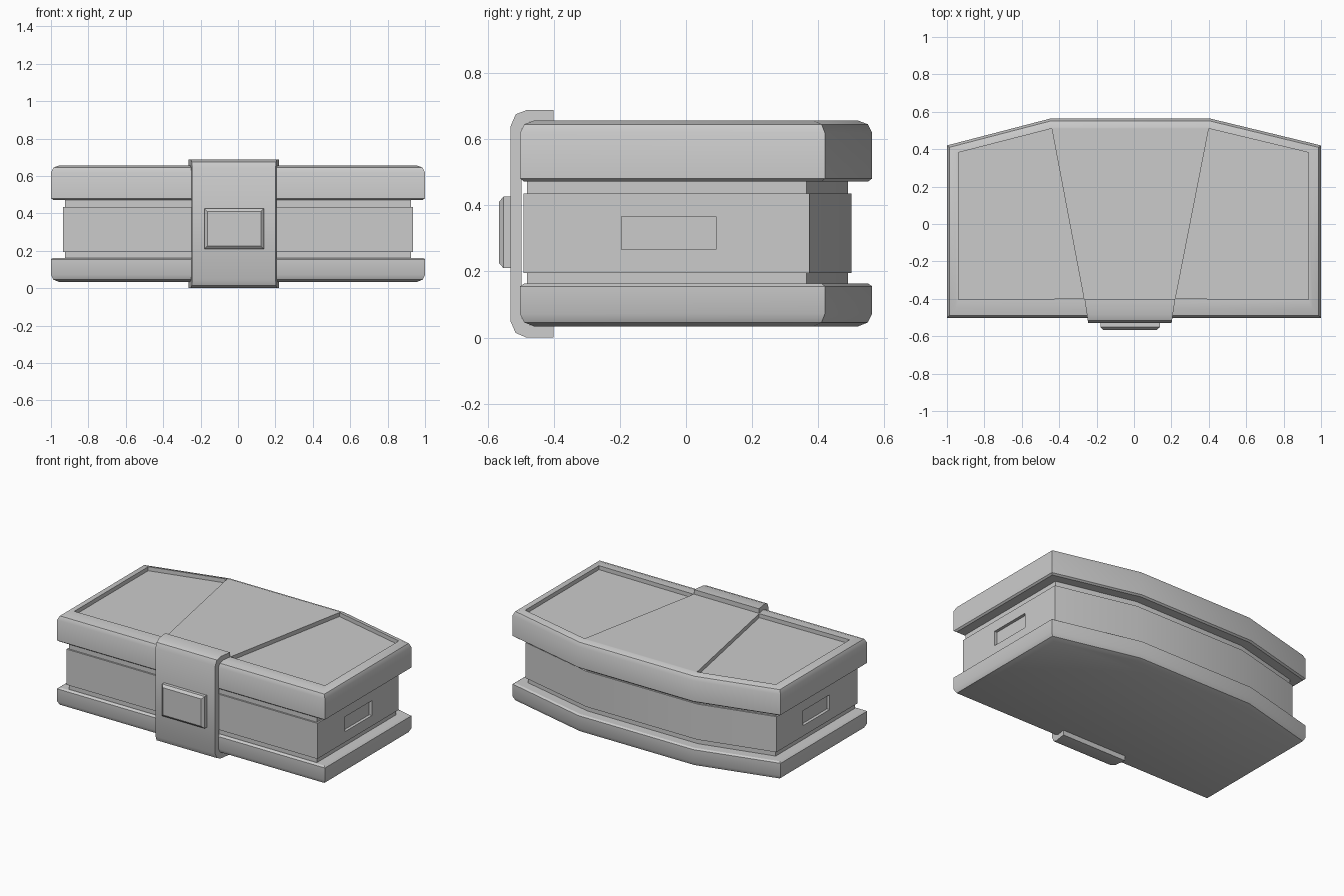
import bpy, bmesh, math
from mathutils import Vector

if "Cube" in bpy.data.objects:
    bpy.data.objects.remove(bpy.data.objects["Cube"])


def inset(outline, d):
    """Mitred inset of a counter-clockwise outline."""
    pts = [Vector(p) for p in outline]
    out = []
    for i, p in enumerate(pts):
        a = (p - pts[i - 1]).normalized()
        b = (pts[(i + 1) % len(pts)] - p).normalized()
        na, nb = Vector((-a.y, a.x)), Vector((-b.y, b.x))
        out.append(p + (na + nb) * d / (1 + na.dot(nb)))
    return out


def skin(name, rings, smooth=True):
    """Closed solid from a stack of matching rings."""
    bm = bmesh.new()
    loops = [[bm.verts.new(v) for v in r] for r in rings]
    n = len(loops[0])
    for lo, hi in zip(loops, loops[1:]):
        for i in range(n):
            j = (i + 1) % n
            bm.faces.new((lo[i], lo[j], hi[j], hi[i]))
    bm.faces.new(loops[0][::-1])
    bm.faces.new(loops[-1])
    bmesh.ops.recalc_face_normals(bm, faces=bm.faces)
    me = bpy.data.meshes.new(name)
    bm.to_mesh(me)
    bm.free()
    ob = bpy.data.objects.new(name, me)
    bpy.context.collection.objects.link(ob)
    if smooth:
        activate(ob)
        bpy.ops.object.shade_smooth_by_angle(angle=math.radians(32))
    return ob


def activate(ob):
    bpy.ops.object.select_all(action='DESELECT')
    ob.select_set(True)
    bpy.context.view_layer.objects.active = ob


def stack(name, outline, levels, smooth=True):
    """Rings at (z, inset) levels of one plan outline."""
    return skin(name, [[(p.x, p.y, z) for p in inset(outline, d)] for z, d in levels], smooth)


def cut(ob, cutter):
    cutter.hide_render = True
    mod = ob.modifiers.new("recess", 'BOOLEAN')
    mod.operation, mod.solver, mod.object = 'DIFFERENCE', 'EXACT', cutter
    activate(ob)
    bpy.ops.object.modifier_apply(modifier=mod.name)
    bpy.data.objects.remove(cutter)


# Plan outlines
slab = [(-1, -.502), (1, -.502), (1, .42), (.41, .563), (-.45, .563), (-1, .42)]
core = [(-.936, -.491), (.936, -.491), (.936, .373), (.395, .501), (-.435, .501), (-.936, .373)]

# Lower and upper slabs, rounded on their outer rims
stack("base_slab", slab, [(.033, .045), (.046, .013), (.072, 0), (.155, 0), (.163, .012)])
lid = stack("lid_slab", slab, [(.472, .012), (.481, 0), (.619, 0), (.645, .013), (.657, .045)])

# Recessed panels either side of the raised centre strip
for pts in ([(-.938, -.405), (-.268, -.398), (-.44, .51), (-.938, .382)],
            [(.222, -.398), (.933, -.405), (.933, .382), (.40, .51)]):
    cut(lid, stack("panel_cutter", pts, [(.63, 0), (.72, 0)], False))

# Main body with narrower necks and a shallow grip recess on each end
body = stack("body", core, [(.15, .011), (.195, .011), (.195, 0), (.435, 0), (.435, .011), (.485, .011)])
for s in (-1, 1):
    x0, x1 = sorted((s * .916, s * 1.1))
    grip = [(x0, -.195), (x1, -.195), (x1, .09), (x0, .09)]
    cut(body, stack("grip_cutter", grip, [(.266, 0), (.366, 0)], False))

# Front clasp strap: C-shaped side profile, tapering towards the front
profile = [(-.4, .688), (-.482, .688), (-.515, .675), (-.53, .64),
           (-.53, .048), (-.515, .014), (-.482, 0), (-.4, 0),
           (-.4, .036), (-.47, .036), (-.498, .06), (-.498, .63), (-.47, .654), (-.4, .654)]
skin("clasp_strap", [[(-.022 + s * (.223 + (y + .53) * .15), y, z) for y, z in profile]
                     for s in (-1, 1)])

# Clasp button with a chamfered front
button = []
for y, d in ((-.52, 0), (-.552, 0), (-.566, .016)):
    x0, x1, z0, z1 = -.18 + d, .138 - d, .21 + d, .426 - d
    button.append([(x0, y, z0), (x1, y, z0), (x1, y, z1), (x0, y, z1)])
skin("clasp_button", button, False)
